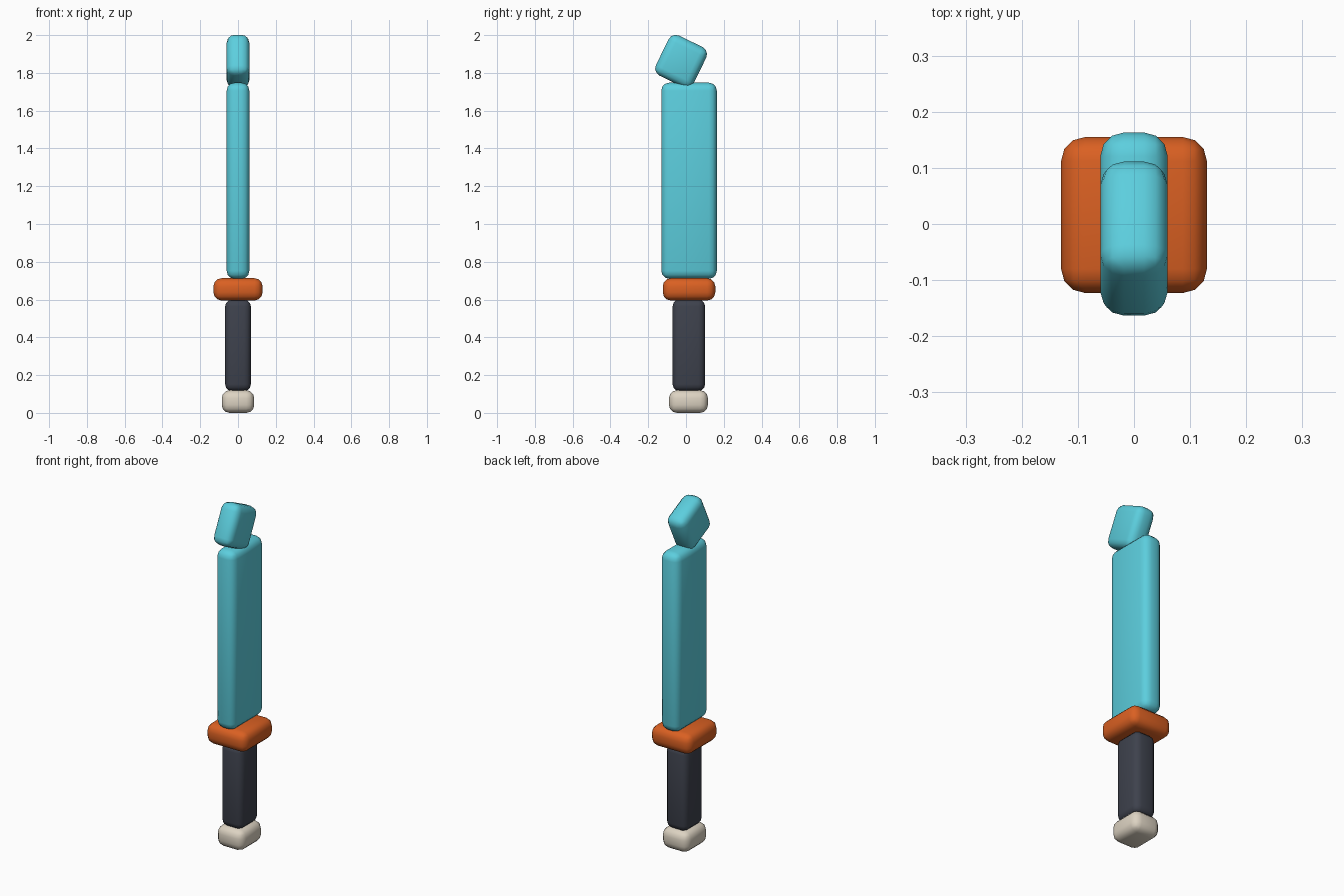
import bpy, math

if "Cube" in bpy.data.objects:
    bpy.data.objects.remove(bpy.data.objects["Cube"])


def make_material(name, color):
    mat = bpy.data.materials.new(name)
    mat.diffuse_color = (*color, 1.0)
    mat.use_nodes = True
    mat.node_tree.nodes["Principled BSDF"].inputs["Base Color"].default_value = mat.diffuse_color
    return mat


teal = make_material("teal", (0.107, 0.62, 0.73))
orange = make_material("orange", (0.70, 0.117, 0.016))
charcoal = make_material("charcoal", (0.048, 0.054, 0.074))
cream = make_material("cream", (0.72, 0.65, 0.54))


def rounded_box(name, size, center, mat, radius=0.042, tilt=0.0):
    """Box with rounded edges, tilted about the x axis."""
    bpy.ops.mesh.primitive_cube_add(size=1, location=center)
    obj = bpy.context.object
    obj.name = name
    obj.scale = size
    bpy.ops.object.transform_apply(location=False, rotation=False, scale=True)
    obj.rotation_euler.x = math.radians(tilt)
    obj.data.materials.append(mat)
    bevel = obj.modifiers.new("rounding", 'BEVEL')
    bevel.width = radius
    bevel.segments = 3
    bpy.ops.object.modifier_apply(modifier=bevel.name)
    bpy.ops.object.shade_smooth_by_angle(angle=math.radians(40))
    return obj


# Handle, from the bottom up
rounded_box("pommel", (0.172, 0.206, 0.12), (0, 0.013, 0.06), cream)
rounded_box("grip", (0.136, 0.172, 0.484), (0, 0.015, 0.358), charcoal, 0.036)
rounded_box("guard", (0.26, 0.278, 0.118), (0, 0.016, 0.654), orange, 0.043)

# Blade and its leaning tip
rounded_box("blade", (0.12, 0.294, 1.038), (0, 0.016, 1.229), teal)
rounded_box("blade_tip", (0.12, 0.222, 0.236), (0, -0.026, 1.861), teal, tilt=-26)
